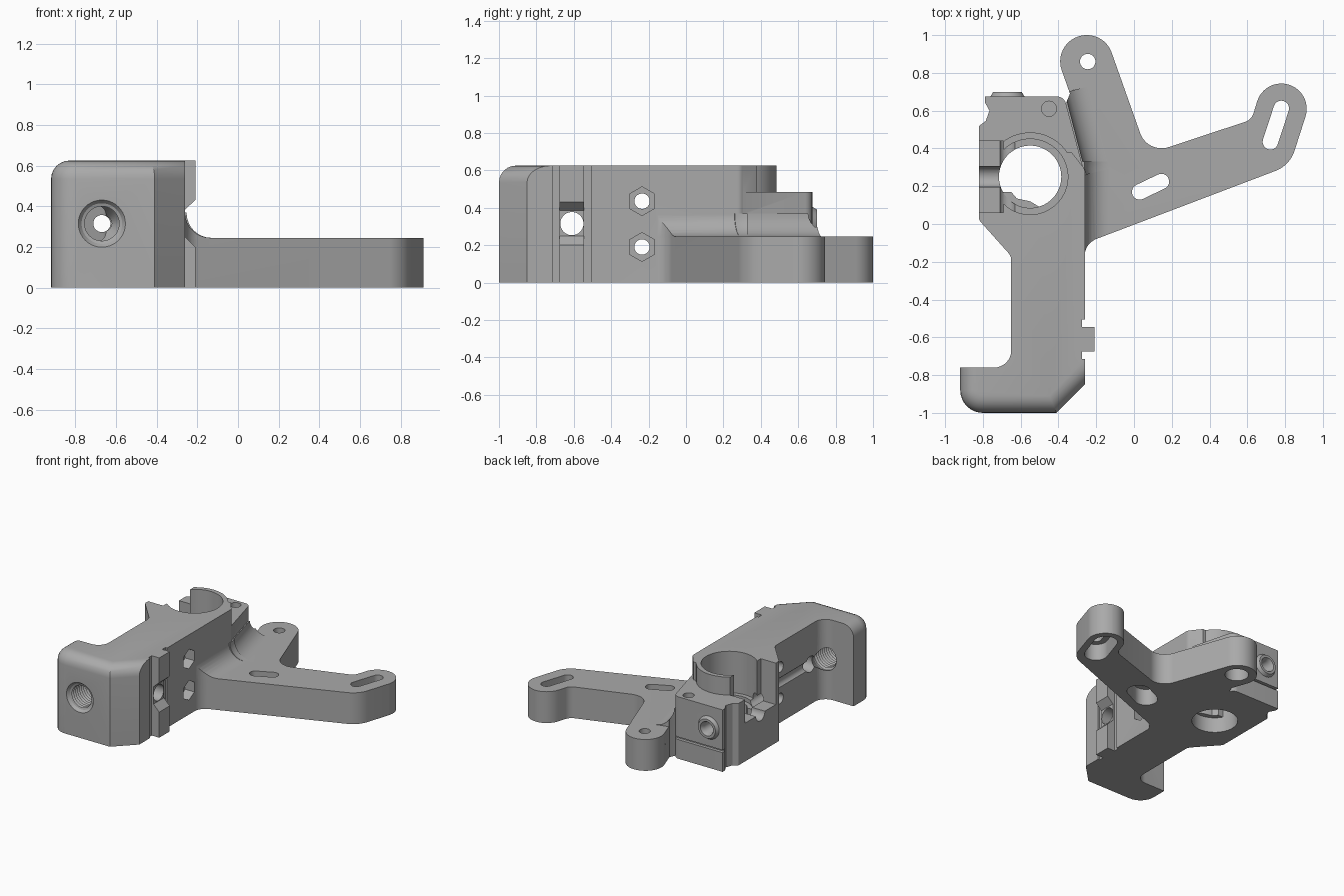
import bpy, bmesh, math
from mathutils import Vector, Matrix

cube = bpy.data.objects.get("Cube")
if cube:
    bpy.data.objects.remove(cube, do_unlink=True)

grey = bpy.data.materials.new("matte grey")
grey.use_nodes = True
grey.diffuse_color = (0.4, 0.4, 0.4, 1)
grey.node_tree.nodes["Principled BSDF"].inputs["Base Color"].default_value = (0.4, 0.4, 0.4, 1)

TOP, PLATE, BLOCK = 0.625, 0.245, 0.485
AXES = {"x": lambda u, v, h: (h, u, v),
        "y": lambda u, v, h: (u, h, v),
        "z": lambda u, v, h: (u, v, h)}


def make(name, bm):
    bmesh.ops.recalc_face_normals(bm, faces=bm.faces)
    mesh = bpy.data.meshes.new(name)
    bm.to_mesh(mesh)
    bm.free()
    mesh.materials.append(grey)
    obj = bpy.data.objects.new(name, mesh)
    bpy.context.collection.objects.link(obj)
    return obj


def rounded(corners, steps=8):
    """Closed outline from (x, y, radius) corners."""
    out = []
    for i, (x, y, r) in enumerate(corners):
        p = Vector((x, y))
        if not r:
            out.append(p)
            continue
        d1 = (Vector(corners[i - 1][:2]) - p).normalized()
        d2 = (Vector(corners[(i + 1) % len(corners)][:2]) - p).normalized()
        half = d1.angle(d2) / 2
        c = p + (d1 + d2).normalized() * r / math.sin(half)
        s, e = p + d1 * r / math.tan(half) - c, p + d2 * r / math.tan(half) - c
        a = math.atan2(s.y, s.x)
        turn = (math.atan2(e.y, e.x) - a + math.pi) % math.tau - math.pi
        for k in range(steps + 1):
            t = a + turn * k / steps
            out.append(c + Vector((math.cos(t), math.sin(t))) * r)
    return out


def prism(name, outline, lo, hi, axis="z", bevel=None):
    bm = bmesh.new()
    put = AXES[axis]
    a = [bm.verts.new(put(p[0], p[1], lo)) for p in outline]
    b = [bm.verts.new(put(p[0], p[1], hi)) for p in outline]
    bm.faces.new(a)
    bm.faces.new(b)
    for i in range(len(a)):
        bm.faces.new((a[i - 1], a[i], b[i], b[i - 1]))
    bmesh.ops.recalc_face_normals(bm, faces=bm.faces)
    if bevel:
        edges = [e for e in bm.edges if all(v.co.z > hi - 0.001 for v in e.verts) and bevel(e.verts)]
        bmesh.ops.bevel(bm, geom=edges, offset=0.09, segments=6, profile=0.5, affect="EDGES")
    return make(name, bm)


def lathe(name, centre, profile, axis, sides=40):
    """Solid of revolution from (height, radius) pairs."""
    bm = bmesh.new()
    put = AXES[axis]
    rings = []
    for h, r in profile:
        rings.append([bm.verts.new(put(centre[0] + r * math.cos(math.tau * k / sides),
                                       centre[1] + r * math.sin(math.tau * k / sides), h))
                      for k in range(sides)])
    bm.faces.new(rings[0])
    bm.faces.new(rings[-1])
    for a, b in zip(rings, rings[1:]):
        for k in range(sides):
            bm.faces.new((a[k - 1], a[k], b[k], b[k - 1]))
    return make(name, bm)


def rod(name, centre, r, lo, hi, axis, sides=40):
    return lathe(name, centre, [(lo, r), (hi, r)], axis, sides)


def box(name, x0, x1, y0, y1, z0, z1):
    return prism(name, [(x0, y0), (x1, y0), (x1, y1), (x0, y1)], z0, z1)


def combine(target, other, mode):
    mod = target.modifiers.new(mode, "BOOLEAN")
    mod.operation, mod.solver, mod.object = mode, "EXACT", other
    bpy.context.view_layer.objects.active = target
    bpy.ops.object.modifier_apply(modifier=mod.name)
    bpy.data.objects.remove(other, do_unlink=True)


def slot(name, a, b, r, lo, hi):
    a, b = Vector(a), Vector(b)
    ang = math.atan2(b.y - a.y, b.x - a.x)
    pts = []
    for end, start in ((b, ang - math.pi / 2), (a, ang + math.pi / 2)):
        for k in range(13):
            t = start + math.pi * k / 12
            pts.append(end + Vector((math.cos(t), math.sin(t))) * r)
    return prism(name, pts, lo, hi)


# Tall body with a hook at the front
body_outline = rounded([
    (-0.92, -1, 0.12), (-0.41, -1, 0), (-0.26, -0.85, 0), (-0.26, 0.29, 0.04),
    (-0.33, 0.38, 0), (-0.82, 0.38, 0), (-0.82, 0.02, 0.03), (-0.65, -0.17, 0.06),
    (-0.65, -0.76, 0.09), (-0.92, -0.76, 0)])
bracket = prism("bracket", body_outline, 0, TOP, bevel=lambda vs: (
    max(v.co.y for v in vs) < -0.84 or max(v.co.x for v in vs) < -0.915))

# Mounting plate with two arms
plate_outline = rounded([
    (-0.262, -0.103, 0.1), (0.825, 0.31, 0.17), (0.949, 0.697, 0.134), (0.692, 0.778, 0.134),
    (0.622, 0.552, 0.07), (0.072, 0.37, 0.12), (-0.165, 1.039, 0.139), (-0.429, 0.945, 0.139),
    (-0.339, 0.69, 0), (-0.36, 0.64, 0), (-0.45, 0.5, 0), (-0.45, -0.27, 0), (-0.262, -0.27, 0)], 12)
combine(bracket, prism("plate", plate_outline, 0, PLATE), "UNION")

# Rear clamp block and bearing collar
block_outline = rounded([
    (-0.82, 0.03, 0), (-0.82, 0.52, 0.01), (-0.785, 0.545, 0), (-0.765, 0.6, 0), (-0.79, 0.645, 0),
    (-0.79, 0.675, 0), (-0.37, 0.675, 0.05), (-0.265, 0.28, 0), (-0.5, 0.1, 0)])
combine(bracket, prism("clamp_block", block_outline, 0, BLOCK), "UNION")
combine(bracket, rod("collar", (-0.55, 0.25), 0.235, 0, TOP, "z", 64), "UNION")

# Concave fillets where body and block meet the plate
R = 0.125
cove = [(-0.04, -0.01), (R, -0.01)]
cove += [(R - R * math.sin(t), R - R * math.cos(t)) for t in [math.pi / 2 * k / 8 for k in range(9)]]
cove += [(-0.04, R)]
for angle, lo, hi in ((0, -0.6, 0.04), (math.radians(14.5), -0.03, 0.42)):
    fillet = prism("fillet", cove, lo, hi, "y")
    fillet.data.transform(Matrix.Translation((-0.261, 0.29, PLATE)) @ Matrix.Rotation(angle, 4, "Z"))
    combine(fillet, prism("fillet_limit", plate_outline, 0.1, 0.5), "INTERSECT")
    combine(bracket, fillet, "UNION")

# Hinge rail on the right side with grooves and a V notch
for y in (-0.715, -0.545):
    combine(bracket, box("groove", -0.275, -0.2, y, y + 0.04, -0.1, 0.7), "DIFFERENCE")
combine(bracket, box("rail", -0.3, -0.21, -0.675, -0.545, 0, TOP), "UNION")
notch = [(-0.2, 0.19), (-0.26, 0.25), (-0.26, 0.385), (-0.2, 0.44)]
combine(bracket, prism("notch", notch, -0.69, -0.53, "y"), "DIFFERENCE")
combine(bracket, rod("pivot_hole", (-0.61, 0.315), 0.062, -0.8, -0.1, "x"), "DIFFERENCE")

# Tube outlet at the back
combine(bracket, lathe("outlet", (-0.67, 0.315), [(0.6, 0.09), (0.675, 0.09), (0.7, 0.075)], "y"), "UNION")

# Vertical bore with a wider seat, and the side opening
combine(bracket, box("side_opening", -0.9, -0.69, 0.06, 0.44, 0.3, 0.7), "DIFFERENCE")
bore = [(-0.1, 0.165), (0.3, 0.165), (0.3, 0.2), (0.7, 0.2)]
combine(bracket, lathe("bore", (-0.55, 0.25), bore, "z", 64), "DIFFERENCE")
tongue = [(-0.72, 0.17), (-0.65, 0.17), (-0.62, 0.135), (-0.55, 0.12), (-0.5, 0.09), (-0.52, 0.06), (-0.72, 0.08)]
combine(bracket, prism("tongue", tongue, 0.12, 0.27), "UNION")

# Threaded inlet that narrows to a tube channel running front to back
channel = [(-1.05, 0.116), (-1, 0.116), (-0.98, 0.1)]
for k in range(9):
    y = -0.975 + 0.024 * k
    channel += [(y, 0.085), (y + 0.012, 0.1)]
channel += [(-0.76, 0.1), (-0.66, 0.042), (0.67, 0.042), (0.71, 0.06)]
combine(bracket, lathe("tube_channel", (-0.67, 0.315), channel, "y"), "DIFFERENCE")

# Nut pockets and cross bolts
for z in (0.19, 0.435):
    hexagon = [(-0.235 + 0.077 * math.sin(math.pi * k / 3), z + 0.077 * math.cos(math.pi * k / 3)) for k in range(6)]
    combine(bracket, prism("nut_pocket", hexagon, -0.34, -0.2, "x"), "DIFFERENCE")
    combine(bracket, rod("bolt_hole", (-0.235, z), 0.041, -0.8, -0.3, "x"), "DIFFERENCE")

# Screw holes and slots in the plate, counterbored from below
for a, b in (((-0.245, 0.86), (-0.245, 0.86)), ((0.03, 0.17), (0.145, 0.225)), ((0.722, 0.435), (0.78, 0.612))):
    combine(bracket, slot("slot", a, b, 0.041, -0.1, 0.4), "DIFFERENCE")
    combine(bracket, slot("counterbore", a, b, 0.085, -0.1, 0.13), "DIFFERENCE")

# Clamp details: set screw, side hole and parting groove
combine(bracket, rod("set_screw_hole", (-0.45, 0.61), 0.04, 0.2, 0.6, "z"), "DIFFERENCE")
combine(bracket, rod("side_hole", (0.25, 0.3), 0.055, -0.9, -0.7, "x"), "DIFFERENCE")
combine(bracket, box("parting_groove", -0.9, -0.37, 0.65, 0.8, 0.15, 0.17), "DIFFERENCE")

bpy.ops.object.select_all(action="DESELECT")
bracket.select_set(True)
bpy.context.view_layer.objects.active = bracket
bpy.ops.object.shade_smooth_by_angle(angle=math.radians(30))
